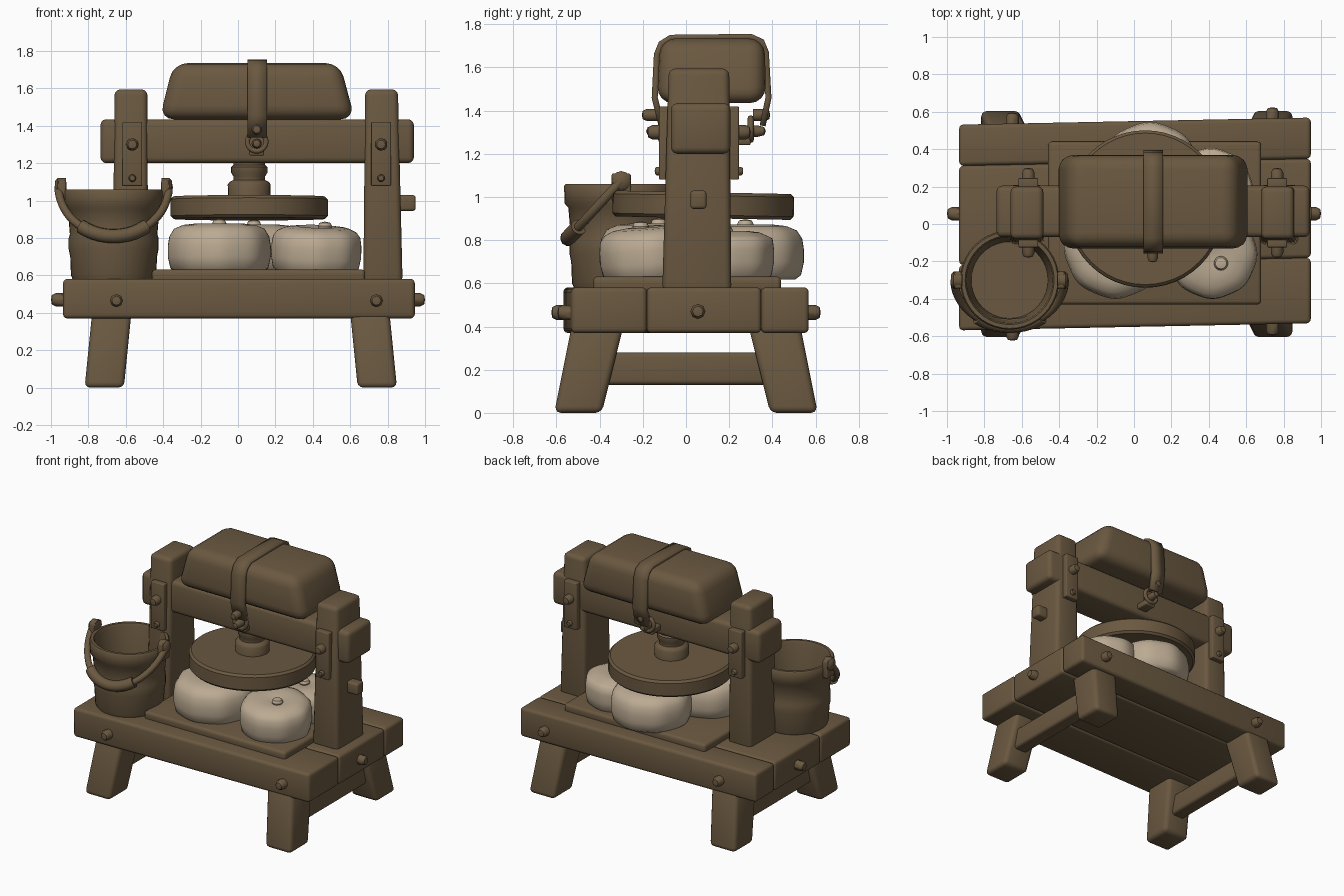
import bpy, bmesh, math
from mathutils import Matrix, Vector

if "Cube" in bpy.data.objects:
    bpy.data.objects.remove(bpy.data.objects["Cube"])

def material(name, col):
    m = bpy.data.materials.new(name)
    m.diffuse_color = (*col, 1)
    m.use_nodes = True
    m.node_tree.nodes["Principled BSDF"].inputs["Base Color"].default_value = m.diffuse_color
    return m

WOOD = material("dark_brown", (0.145, 0.099, 0.052))
CLOTH = material("cream", (0.50, 0.405, 0.29))

def finish(name, bm, mat, angle=40):
    bmesh.ops.remove_doubles(bm, verts=bm.verts, dist=1e-5)
    bmesh.ops.recalc_face_normals(bm, faces=bm.faces)
    me = bpy.data.meshes.new(name)
    bm.to_mesh(me)
    bm.free()
    me.shade_smooth()
    me.set_sharp_from_angle(angle=math.radians(angle))
    me.materials.append(mat)
    ob = bpy.data.objects.new(name, me)
    bpy.context.collection.objects.link(ob)
    return ob

def block(name, low, high, bevel=0.03, shear=0, mat=WOOD, seg=3):
    """Bevelled block lofted between two rectangles (x0, x1, y0, y1, z)."""
    bm = bmesh.new()
    rings = []
    for x0, x1, y0, y1, z in (low, high):
        rings.append([bm.verts.new((x, y + shear * x, z))
                      for x, y in ((x0, y0), (x1, y0), (x1, y1), (x0, y1))])
    a, b = rings
    bm.faces.new(a[::-1])
    bm.faces.new(b)
    for i in range(4):
        j = (i + 1) % 4
        bm.faces.new((a[i], a[j], b[j], b[i]))
    bmesh.ops.bevel(bm, geom=bm.edges[:], offset=bevel, segments=seg, profile=0.5, affect='EDGES')
    return finish(name, bm, mat)

def box(name, x0, x1, y0, y1, z0, z1, bevel=0.03, shear=0):
    return block(name, (x0, x1, y0, y1, z0), (x0 and x0, x1, y0, y1, z1), bevel, shear)

def lathe(name, profile, loc, seg=40, mat=WOOD, ripple=0, rot=(0, 0, 0), angle=40):
    """Spin (radius, z) points round z, with optional soft folds."""
    bm = bmesh.new()
    rings = []
    for r, z in profile:
        ring = []
        for i in range(seg):
            t = 2 * math.pi * i / seg
            k = r * (1 + ripple * math.cos(8 * t))
            ring.append(bm.verts.new((k * math.cos(t), k * math.sin(t), z)))
        rings.append(ring)
    for a, b in zip(rings, rings[1:]):
        for i in range(seg):
            j = (i + 1) % seg
            bm.faces.new((a[i], a[j], b[j], b[i]))
    bmesh.ops.dissolve_degenerate(bm, edges=bm.edges[:], dist=1e-6)
    ob = finish(name, bm, mat, angle)
    ob.location, ob.rotation_euler = loc, rot
    return ob

def peg(name, base, direction, r, length, seg=12):
    """Domed peg head pointing along a direction."""
    q = Vector(direction).to_track_quat('Z', 'Y').to_euler()
    return lathe(name, [(0, -0.02), (r, -0.02), (r, length * 0.6), (r * 0.7, length * 0.92), (0, length)],
                 base, seg, rot=q)

def tube(name, pts, r, closed=False):
    cu = bpy.data.curves.new(name, 'CURVE')
    cu.dimensions = '3D'
    cu.bevel_depth, cu.bevel_resolution, cu.use_fill_caps = r, 3, True
    sp = cu.splines.new('POLY')
    sp.points.add(len(pts) - 1)
    for p, c in zip(sp.points, pts):
        p.co = (*c, 1)
    sp.use_cyclic_u = closed
    sp.use_smooth = True
    cu.materials.append(WOOD)
    ob = bpy.data.objects.new(name, cu)
    bpy.context.collection.objects.link(ob)
    return ob

# table of three thick planks, slightly skewed, with a raised tray
for n, (y0, y1) in enumerate(((-0.55, -0.2), (-0.2, 0.33), (0.33, 0.55))):
    box(f"table_plank_{n}", -0.935, 0.945, y0, y1, 0.37, 0.582, 0.022, 0.02)
box("tray", -0.46, 0.68, -0.43, 0.44, 0.56, 0.632, 0.02)

# splayed legs, stretchers and table pegs
for sx, side in ((-1, "left"), (1, "right")):
    cx = 0.0 if sx < 0 else 0.03
    for sy, end in ((-1, "front"), (1, "back")):
        b = sorted((sy * 0.39, sy * 0.61))
        t = sorted((sy * 0.29, sy * 0.53))
        bx = sorted((sx * 0.61 + cx, sx * 0.82 + cx))
        tx = sorted((sx * 0.57 + cx, sx * 0.78 + cx))
        block(f"{end}_{side}_leg", (*bx, *b, 0), (*tx, *t, 0.40), 0.03)
        peg(f"{end}_{side}_table_peg", (sx * 0.695 + 0.045, sy * 0.55 + 0.014 * sx, 0.465), (0, sy, 0), 0.035, 0.06, 8)
    box(f"{side}_stretcher", sx * 0.70 + cx - 0.055, sx * 0.70 + cx + 0.055, -0.45, 0.45, 0.13, 0.28, 0.02)
    peg(f"{side}_end_peg", (sx * 0.94, 0.055, 0.47), (sx, 0, 0), 0.035, 0.06, 8)

# uprights with iron plates and bolts
block("left_post", (-0.67, -0.48, -0.11, 0.21, 0.56), (-0.66, -0.485, -0.08, 0.20, 1.595), 0.03)
block("right_post", (0.67, 0.88, -0.11, 0.21, 0.56), (0.68, 0.855, -0.08, 0.20, 1.595), 0.03)
for cx, side in ((-0.565, "left"), (0.765, "right")):
    for y, d, end in ((-0.10, -1, "front"), (0.22, 1, "back")):
        box(f"{side}_{end}_plate", cx - 0.053, cx + 0.053, y - 0.025, y + 0.025, 1.08, 1.42, 0.006)
        peg(f"{side}_{end}_bolt", (cx, y + 0.02 * d, 1.30), (0, d, 0), 0.033, 0.06)
        peg(f"{side}_{end}_low_stud", (cx, y + 0.02 * d, 1.12), (0, d, 0), 0.02, 0.025)
box("right_post_peg", 0.83, 0.95, 0.02, 0.095, 0.945, 1.03, 0.015)

# top crossbeam
box("crossbeam", -0.735, 0.94, -0.07, 0.205, 1.20, 1.435, 0.03)

# heavy rounded weight
block("weight", (-0.42, 0.625, -0.135, 0.37, 1.435), (-0.345, 0.545, -0.12, 0.365, 1.735), 0.075, seg=4)

# strap wrapped over the weight
path = [(-0.115, 1.34), (-0.145, 1.46), (-0.135, 1.66), (-0.115, 1.71), (-0.07, 1.738),
        (0.30, 1.742), (0.35, 1.72), (0.37, 1.67), (0.382, 1.46), (0.355, 1.33)]
bm = bmesh.new()
rows = [[bm.verts.new((x, y, z)) for x in (0.05, 0.155)] for y, z in path]
for a, b in zip(rows, rows[1:]):
    bm.faces.new((a[0], a[1], b[1], b[0]))
strap = finish("strap", bm, WOOD, 50)
mod = strap.modifiers.new("thickness", 'SOLIDIFY')
mod.thickness, mod.offset = 0.028, 0

# strap rings, bolts and lugs at front and back
for y, d, end in ((-0.115, -1, "front"), (0.30, 1, "back")):
    tube(f"{end}_ring", [(0.10 + 0.05 * math.cos(t * math.pi / 12), y, 1.315 + 0.05 * math.sin(t * math.pi / 12))
                         for t in range(24)], 0.014, True)
    peg(f"{end}_strap_bolt", (0.10, y + 0.03 * d, 1.38), (0, d, 0), 0.028, 0.06)
    peg(f"{end}_ring_bolt", (0.10, y - 0.03 * d, 1.305), (0, d, 0), 0.027, 0.10)
    box(f"{end}_lug", 0.06, 0.14, min(y, y - 0.1 * d), max(y, y - 0.1 * d), 1.24, 1.285, 0.01)

# press screw and round pressing board
lathe("press_screw", [(0, 0.98), (0.112, 0.98), (0.115, 1.085), (0.105, 1.10), (0.085, 1.11),
                      (0.085, 1.13), (0.097, 1.15), (0.097, 1.18), (0.085, 1.19), (0.085, 1.22), (0, 1.22)],
      (0.06, 0.08, 0), 24)
lathe("press_board", [(0, -0.06), (0.405, -0.06), (0.42, -0.045), (0.42, 0.045), (0.405, 0.06), (0, 0.06)],
      (0.06, 0.08, 0.962), 48, rot=(-0.02, 0, 0))

# wrapped cloth bundles with tied knots
for n, (x, y, r, h, tx, ty) in enumerate(((-0.10, -0.125, 0.272, 0.26, 0, 0), (0.415, -0.15, 0.238, 0.245, 0.08, 0.03),
                                          (0.085, 0.275, 0.268, 0.255, 0, 0), (0.41, 0.18, 0.225, 0.225, 0, 0))):
    lathe(f"cloth_bundle_{n}", [(0, 0), (0.85 * r, 0), (0.95 * r, 0.02), (r, 0.08), (r, 0.14), (0.97 * r, 0.19),
                                (0.88 * r, 0.89 * h), (0.7 * r, 0.97 * h), (0.45 * r, h), (0.2 * r, 0.97 * h),
                                (0.08 * r, 0.95 * h), (0, 0.95 * h)],
          (x, y, 0.618), 64, CLOTH, 0.012, (tx, ty, 0), 60)
    lathe(f"cloth_knot_{n}", [(0, -0.03), (0.03, -0.025), (0.038, 0), (0.03, 0.018), (0, 0.025)],
          (x + (0.05 if n == 1 else 0), y - (0.06 if n == 1 else 0), 0.618 + h), 16, CLOTH)

# bucket with hollow inside and hoops
BX, BY = -0.665, -0.30
lathe("bucket", [(0, 0.57), (0.215, 0.57), (0.228, 0.60), (0.232, 0.70), (0.24, 0.74), (0.24, 0.80), (0.234, 0.82),
                 (0.245, 0.95), (0.262, 0.97), (0.265, 1.05), (0.258, 1.06), (0.238, 1.06), (0.23, 1.04),
                 (0.205, 0.68), (0, 0.68)], (BX, BY, 0), 40)

# bucket ears, swinging handle and grip
for s, side in ((-1, "left"), (1, "right")):
    x = BX + s * 0.275
    box(f"{side}_bucket_ear", x - 0.022, x + 0.022, BY - 0.045, BY + 0.045, 0.98, 1.11, 0.012)
    peg(f"{side}_handle_pivot", (x, BY, 1.075), (s, 0, 0), 0.045, 0.04)

def swing(a):
    c, s = math.cos(a), math.sin(a)
    return (BX + 0.295 * c, BY - 0.245 * s, 1.075 - 0.265 * s)

tube("bucket_handle", [swing(i * math.pi / 24) for i in range(25)], 0.022)
tube("handle_grip", [swing(math.pi * (0.3 + 0.4 * i / 10)) for i in range(11)], 0.038)
